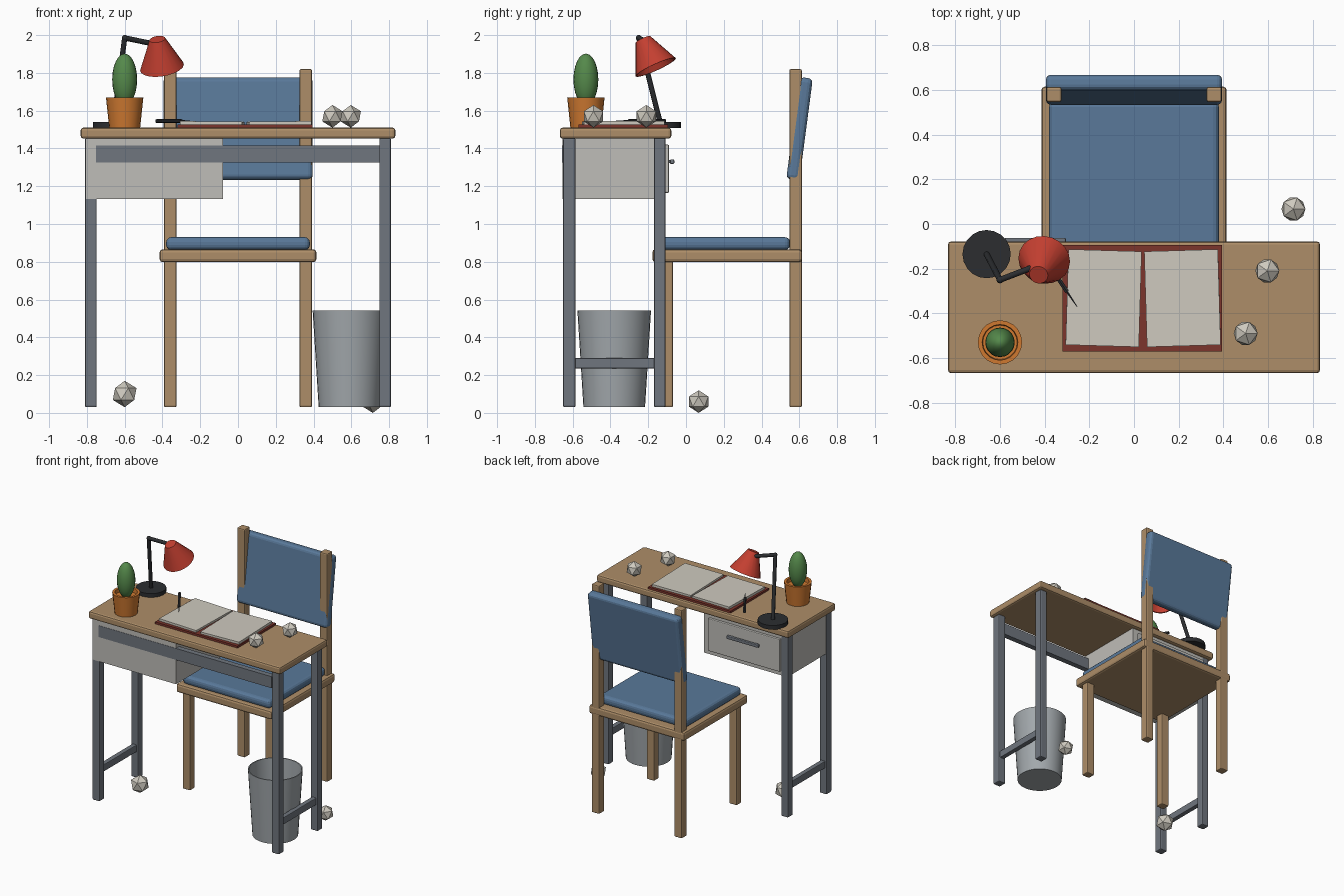
import bpy, math
from math import radians
from mathutils import Vector

if "Cube" in bpy.data.objects:
    bpy.data.objects.remove(bpy.data.objects["Cube"])


def mat(name, r, g, b):
    m = bpy.data.materials.new(name)
    m.diffuse_color = (r, g, b, 1)
    m.use_nodes = True
    m.node_tree.nodes["Principled BSDF"].inputs["Base Color"].default_value = m.diffuse_color
    return m


WOOD = mat("wood", 0.42, 0.27, 0.14)
METAL = mat("metal", 0.16, 0.18, 0.21)
BLUE = mat("fabric", 0.10, 0.19, 0.32)
RED = mat("shade_red", 0.55, 0.05, 0.03)
DARK = mat("dark", 0.025, 0.027, 0.03)
ORANGE = mat("clay", 0.62, 0.19, 0.03)
GREEN = mat("plant", 0.09, 0.25, 0.07)
CREAM = mat("paper", 0.62, 0.59, 0.52)
PALE = mat("drawer_grey", 0.52, 0.51, 0.48)
COVER = mat("cover", 0.2, 0.035, 0.025)
TIN = mat("tin", 0.36, 0.39, 0.41)


def finish(o, name, m, smooth=None):
    o.name = o.data.name = name
    o.data.materials.append(m)
    if smooth:
        bpy.ops.object.shade_smooth_by_angle(angle=radians(smooth))
    return o


def box(name, m, x, y, z, bevel=0.008, rot=(0, 0, 0), seg=2):
    """Bevelled box from (min, max) pairs, rotated about its centre."""
    c = [(a + b) / 2 for a, b in (x, y, z)]
    bpy.ops.mesh.primitive_cube_add(size=1, location=c)
    o = bpy.context.object
    o.scale = [b - a for a, b in (x, y, z)]
    bpy.ops.object.transform_apply(location=False, rotation=False, scale=True)
    o.rotation_euler = rot
    if bevel:
        b = o.modifiers.new("bevel", 'BEVEL')
        b.width, b.segments = bevel, seg
    return finish(o, name, m)


def rod(name, m, a, b, r1, r2=None, n=10):
    """Round bar or cone from point a to point b."""
    a, b = Vector(a), Vector(b)
    d = b - a
    bpy.ops.mesh.primitive_cone_add(vertices=n, radius1=r1, radius2=r1 if r2 is None else r2,
                                    depth=d.length, location=(a + b) / 2)
    o = bpy.context.object
    o.rotation_euler = d.to_track_quat('Z', 'Y').to_euler()
    return finish(o, name, m, 40)


def lathe(name, m, profile, origin, axis=(0, 0, 1), n=24):
    """Spin an (r, z) profile about an axis; r = 0 closes to the centre."""
    verts, faces = [], []
    for r, z in profile:
        for i in range(n):
            t = 2 * math.pi * i / n
            verts.append((r * math.cos(t), r * math.sin(t), z))
    for k in range(len(profile) - 1):
        for i in range(n):
            j = (i + 1) % n
            faces.append((k * n + i, k * n + j, (k + 1) * n + j, (k + 1) * n + i))
    me = bpy.data.meshes.new(name)
    me.from_pydata(verts, [], faces)
    o = bpy.data.objects.new(name, me)
    bpy.context.collection.objects.link(o)
    bpy.ops.object.select_all(action='DESELECT')
    bpy.context.view_layer.objects.active = o
    o.select_set(True)
    bpy.ops.object.mode_set(mode='EDIT')
    bpy.ops.mesh.select_all(action='SELECT')
    bpy.ops.mesh.remove_doubles(threshold=0.0001)
    bpy.ops.mesh.normals_make_consistent(inside=False)
    bpy.ops.object.mode_set(mode='OBJECT')
    o.location = origin
    o.rotation_euler = Vector(axis).to_track_quat('Z', 'Y').to_euler()
    return finish(o, name, m, 40)


# Desk top, legs and rails
box("desk_top", WOOD, (-.833, .833), (-.668, -.078), (1.452, 1.51), 0.014)
for s, side in ((-1, "left"), (1, "right")):
    x = sorted((s * .748, s * .81))
    box(f"desk_rear_leg_{side}", METAL, x, (-.65, -.585), (.03, 1.455))
    box(f"desk_front_leg_{side}", METAL, x, (-.17, -.108), (.03, 1.455))
    box(f"desk_side_rail_{side}", METAL, sorted((s * .76, s * .798)), (-.60, -.15), (.235, .29), 0.005)
box("desk_long_rail", METAL, (-.752, .752), (-.657, -.615), (1.325, 1.415), 0)

# Drawer unit facing the chair
box("drawer_case", PALE, (-.804, -.08), (-.655, -.109), (1.133, 1.455), 0)
box("drawer_front", PALE, (-.75, -.125), (-.115, -.09), (1.165, 1.42), 0.006)
box("drawer_handle", METAL, (-.58, -.305), (-.085, -.062), (1.318, 1.342), 0.006)
for x in (-.55, -.335):
    box("handle_post", METAL, (x - .01, x + .01), (-.095, -.075), (1.322, 1.338), 0)

# Chair
box("seat", WOOD, (-.415, .415), (-.178, .615), (.798, .866), 0.016)
box("seat_cushion", BLUE, (-.38, .38), (-.15, .55), (.862, .93), 0.026, seg=3)
for s, side in ((-1, "left"), (1, "right")):
    x = sorted((s * .325, s * .392))
    box(f"chair_front_leg_{side}", WOOD, x, (-.13, -.068), (.03, .81))
    box(f"chair_back_post_{side}", WOOD, x, (.547, .613), (.03, 1.82))
box("backrest", BLUE, (-.395, .395), (.566, .636), (1.232, 1.776), 0.024,
    rot=(radians(-7.5), 0, 0), seg=3)

# Waste bin
lathe("waste_bin", TIN, [(0, .03), (.163, .03), (.195, .543), (.187, .543), (.157, .042), (0, .042)],
      (.59, -.38, 0), n=32)

# Crumpled paper balls
for i, (x, y, z, r) in enumerate([(.50, -.49, 1.57, .06), (.597, -.21, 1.57, .06),
                                  (.714, .067, .06, .06), (-.60, -.36, .1, .07)]):
    bpy.ops.mesh.primitive_ico_sphere_add(subdivisions=1, radius=r, location=(x, y, z))
    finish(bpy.context.object, f"paper_ball_{i + 1}", CREAM)

# Desk lamp
rod("lamp_base", DARK, (-.66, -.135, 1.508), (-.66, -.135, 1.54), .108, n=20)
elbow = (-.60, -.25, 1.985)
rod("lamp_lower_arm", DARK, (-.66, -.135, 1.53), elbow, .014)
rod("lamp_upper_arm", DARK, elbow, (-.43, -.185, 1.95), .014)
bpy.ops.mesh.primitive_uv_sphere_add(segments=10, ring_count=6, radius=.016, location=elbow)
finish(bpy.context.object, "lamp_elbow", DARK, 40)
lathe("lamp_shade", RED, [(0, 0), (.042, 0), (.117, -.165), (.110, -.165), (.037, -.008), (0, -.008)],
      (-.427, -.228, 1.978), axis=(-.15, -.41, .9), n=20)

# Potted cactus
lathe("plant_pot", ORANGE, [(0, 0), (.082, 0), (.099, .16), (.08, .16), (.077, .13), (0, .13)],
      (-.60, -.53, 1.51), n=20)
bpy.ops.mesh.primitive_uv_sphere_add(segments=20, ring_count=12, radius=1, location=(-.60, -.53, 1.765))
bpy.context.object.scale = (.066, .066, .137)
finish(bpy.context.object, "cactus", GREEN, 40)

# Open book and pencil
box("book_cover", COVER, (-.32, .395), (-.57, -.095), (1.508, 1.526), 0)
box("left_pages", CREAM, (-.30, .028), (-.546, -.118), (1.52, 1.543), 0, rot=(0, radians(.6), radians(-1.7)))
box("right_pages", CREAM, (.052, .382), (-.546, -.118), (1.52, 1.543), 0, rot=(0, radians(-.6), radians(1.7)))
rod("pencil", DARK, (-.43, -.11, 1.545), (-.30, -.303, 1.545), .011, n=6)
rod("pencil_tip", DARK, (-.30, -.303, 1.545), (-.255, -.37, 1.545), .006, .002, n=6)
